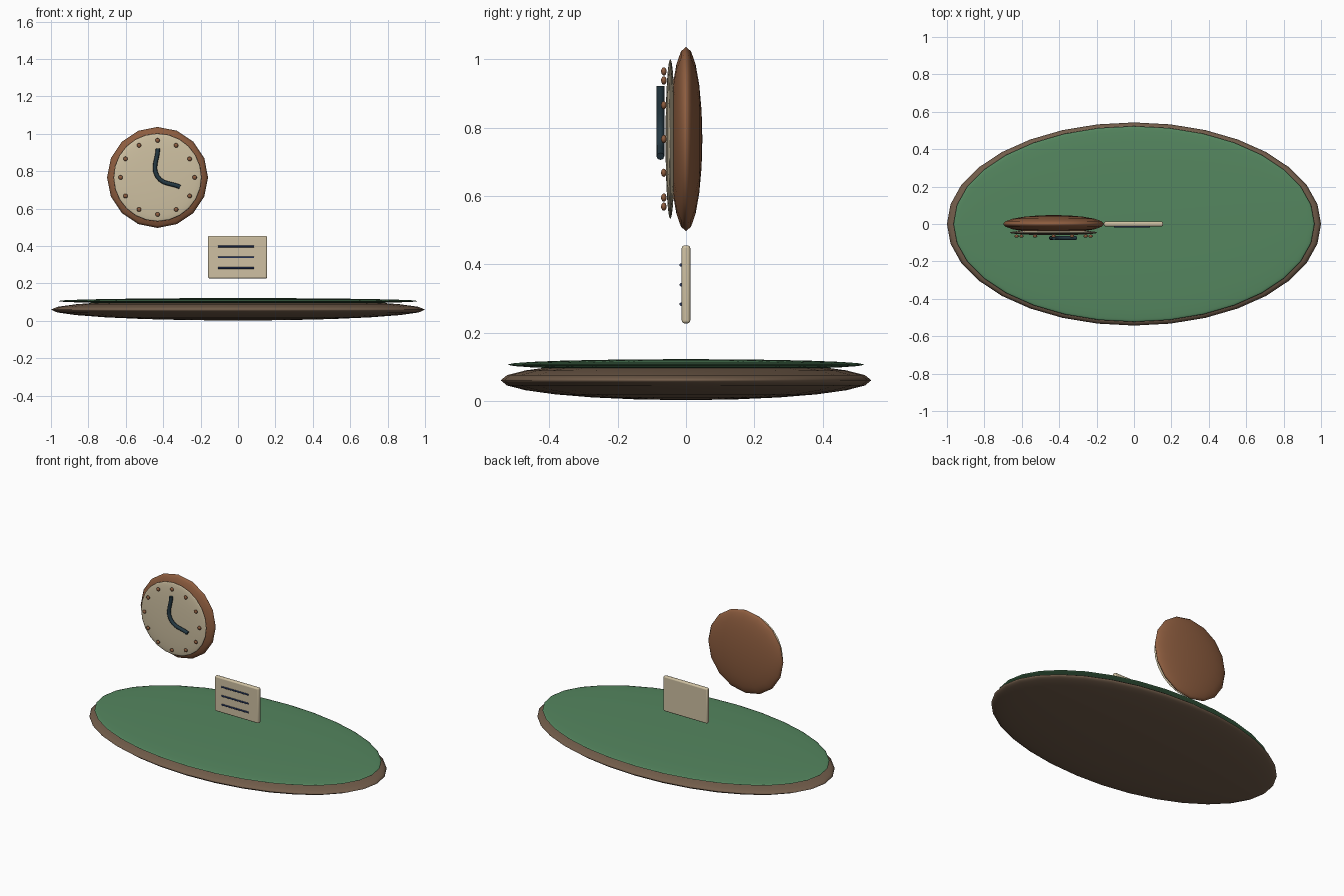
import bpy, math
from mathutils import Vector

if "Cube" in bpy.data.objects:
    bpy.data.objects.remove(bpy.data.objects["Cube"])


def material(name, rgb):
    m = bpy.data.materials.new(name)
    m.diffuse_color = (*rgb, 1)
    m.use_nodes = True
    m.node_tree.nodes["Principled BSDF"].inputs["Base Color"].default_value = m.diffuse_color
    return m


WOOD = material("dark wood", (0.17, 0.11, 0.07))
FELT = material("green felt", (0.09, 0.24, 0.115))
COPPER = material("copper brown", (0.27, 0.11, 0.05))
CREAM = material("cream", (0.62, 0.53, 0.36))
SLATE = material("dark slate", (0.018, 0.04, 0.055))
NAVY = material("navy ink", (0.025, 0.045, 0.13))


def finish(obj, name, mat):
    obj.name = name
    obj.data.materials.append(mat)
    return obj


def ellipsoid(name, centre, radii, mat, segments, rings, facing=False):
    """Flattened sphere; facing=True turns its pole axis to the front."""
    bpy.ops.mesh.primitive_uv_sphere_add(segments=segments, ring_count=rings,
                                         radius=1, location=centre)
    obj = bpy.context.object
    obj.scale = radii
    if facing:
        obj.rotation_euler.x = math.pi / 2
    bpy.ops.object.shade_smooth()
    return finish(obj, name, mat)


def tube(name, points, radius, mat, smooth=True):
    """Round capped rod along a path."""
    curve = bpy.data.curves.new(name, 'CURVE')
    curve.dimensions = '3D'
    curve.bevel_depth = radius
    curve.bevel_resolution = 2
    curve.use_fill_caps = True
    curve.resolution_u = 6
    spline = curve.splines.new('BEZIER')
    spline.bezier_points.add(len(points) - 1)
    for bp, co in zip(spline.bezier_points, points):
        bp.co = Vector(co)
        kind = 'AUTO' if smooth else 'VECTOR'
        bp.handle_left_type = bp.handle_right_type = kind
    obj = bpy.data.objects.new(name, curve)
    bpy.context.collection.objects.link(obj)
    return finish(obj, name, mat)


# Oval base with its green top
ellipsoid("base", (0, 0, 0.06), (1.0, 0.543, 0.058), WOOD, 32, 12)
ellipsoid("green_top", (0, 0, 0.106), (0.965, 0.523, 0.016), FELT, 32, 12)

# Clock body and dial
CX, CZ = -0.43, 0.767
ellipsoid("clock_case", (CX, 0, CZ), (0.27, 0.27, 0.048), COPPER, 16, 10, True)
ellipsoid("clock_dial", (CX, -0.046, CZ), (0.235, 0.235, 0.014), CREAM, 24, 12, True)

# Twelve hour studs
for i in range(12):
    a = i * math.tau / 12
    ellipsoid(f"hour_stud_{i + 1}",
              (CX + 0.198 * math.sin(a), -0.065, CZ + 0.198 * math.cos(a)),
              (0.012, 0.012, 0.008), COPPER, 12, 8, True)

# Bent clock hands
tube("clock_hands", [(CX + 0.002, -0.075, 0.922), (CX - 0.001, -0.075, 0.772),
                     (CX + 0.12, -0.075, 0.716)], 0.0115, SLATE)

# Standing card with rounded edges
bpy.ops.mesh.primitive_cube_add(size=1, location=(-0.002, 0, 0.341))
card = finish(bpy.context.object, "card", CREAM)
card.scale = (0.316, 0.025, 0.228)
bpy.ops.object.transform_apply(location=False, rotation=False, scale=True)
bevel = card.modifiers.new("rounded edges", 'BEVEL')
bevel.width = 0.008
bevel.segments = 3
bpy.ops.object.shade_smooth_by_angle()

# Written lines on the card
for i, z in enumerate((0.398, 0.34, 0.283)):
    tube(f"card_line_{i + 1}", [(-0.107, -0.0145, z), (0.085, -0.0145, z)],
         0.005, NAVY, smooth=False)
